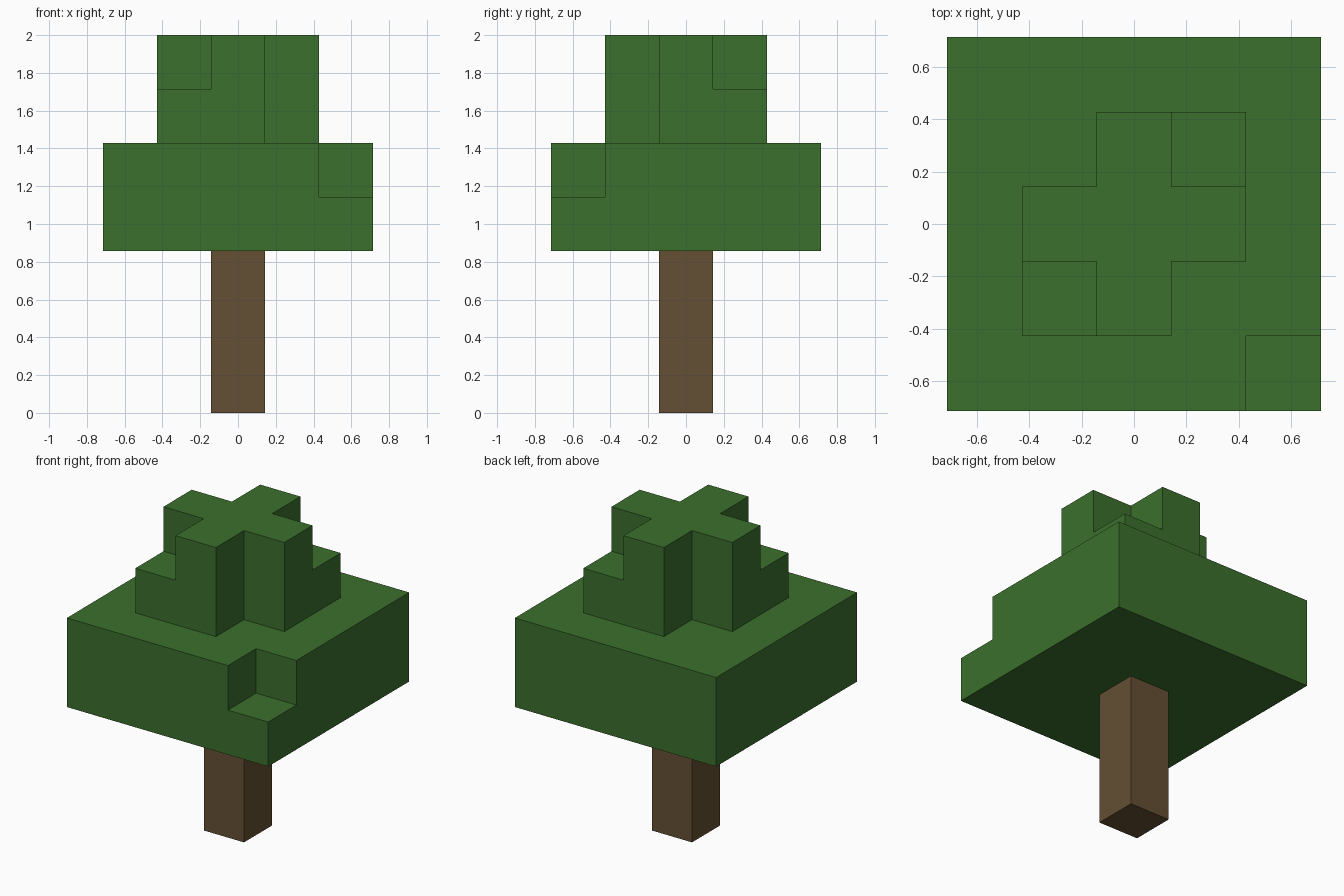
import bpy
import bmesh
from mathutils import Vector

UNIT = 2 / 7  # edge of one block; the tree is seven blocks tall

if "Cube" in bpy.data.objects:
    bpy.data.objects.remove(bpy.data.objects["Cube"], do_unlink=True)


def make_material(name, rgb):
    mat = bpy.data.materials.new(name)
    mat.use_nodes = True
    mat.diffuse_color = (*rgb, 1)
    shader = next(n for n in mat.node_tree.nodes if n.type == 'BSDF_PRINCIPLED')
    shader.inputs["Base Color"].default_value = (*rgb, 1)
    shader.inputs["Roughness"].default_value = 0.9
    return mat


def layer(radius, z):
    """Square layer of block cells centred on the trunk."""
    span = range(-radius, radius + 1)
    return {(x, y, z) for x in span for y in span}


def block_shell(name, cells, mat):
    """Join block cells into one outer shell, leaving out buried faces."""
    bm = bmesh.new()
    for cell in cells:
        for axis in range(3):
            for sign in (-1, 1):
                n = Vector((0, 0, 0))
                n[axis] = sign
                if tuple(int(c + d) for c, d in zip(cell, n)) in cells:
                    continue
                u = Vector((0, 0, 0))
                u[(axis + 1) % 3] = 1
                v = n.cross(u)
                mid = Vector(cell) + Vector((0, 0, 0.5)) + n / 2
                ring = [mid + (a * u + b * v) / 2
                        for a, b in ((-1, -1), (1, -1), (1, 1), (-1, 1))]
                bm.faces.new([bm.verts.new(p * UNIT) for p in ring])
    bmesh.ops.remove_doubles(bm, verts=bm.verts[:], dist=UNIT / 100)
    mesh = bpy.data.meshes.new(name)
    bm.to_mesh(mesh)
    bm.free()
    mesh.materials.append(mat)
    obj = bpy.data.objects.new(name, mesh)
    bpy.context.collection.objects.link(obj)
    return obj


bark = make_material("bark brown", (0.130, 0.080, 0.033))
leaf = make_material("leaf green", (0.044, 0.162, 0.026))

# Trunk: a single column
block_shell("trunk", {(0, 0, z) for z in range(3)}, bark)

# Wide lower canopy with one block missing from an upper corner
leaves = layer(2, 3) | layer(2, 4)
leaves.discard((2, -2, 4))

# Crown: two opposite corners missing below, a plain cross on top
leaves |= layer(1, 5) - {(1, -1, 5), (-1, 1, 5)}
leaves |= {c for c in layer(1, 6) if c[0] * c[1] == 0}
block_shell("leaf_canopy", leaves, leaf)
